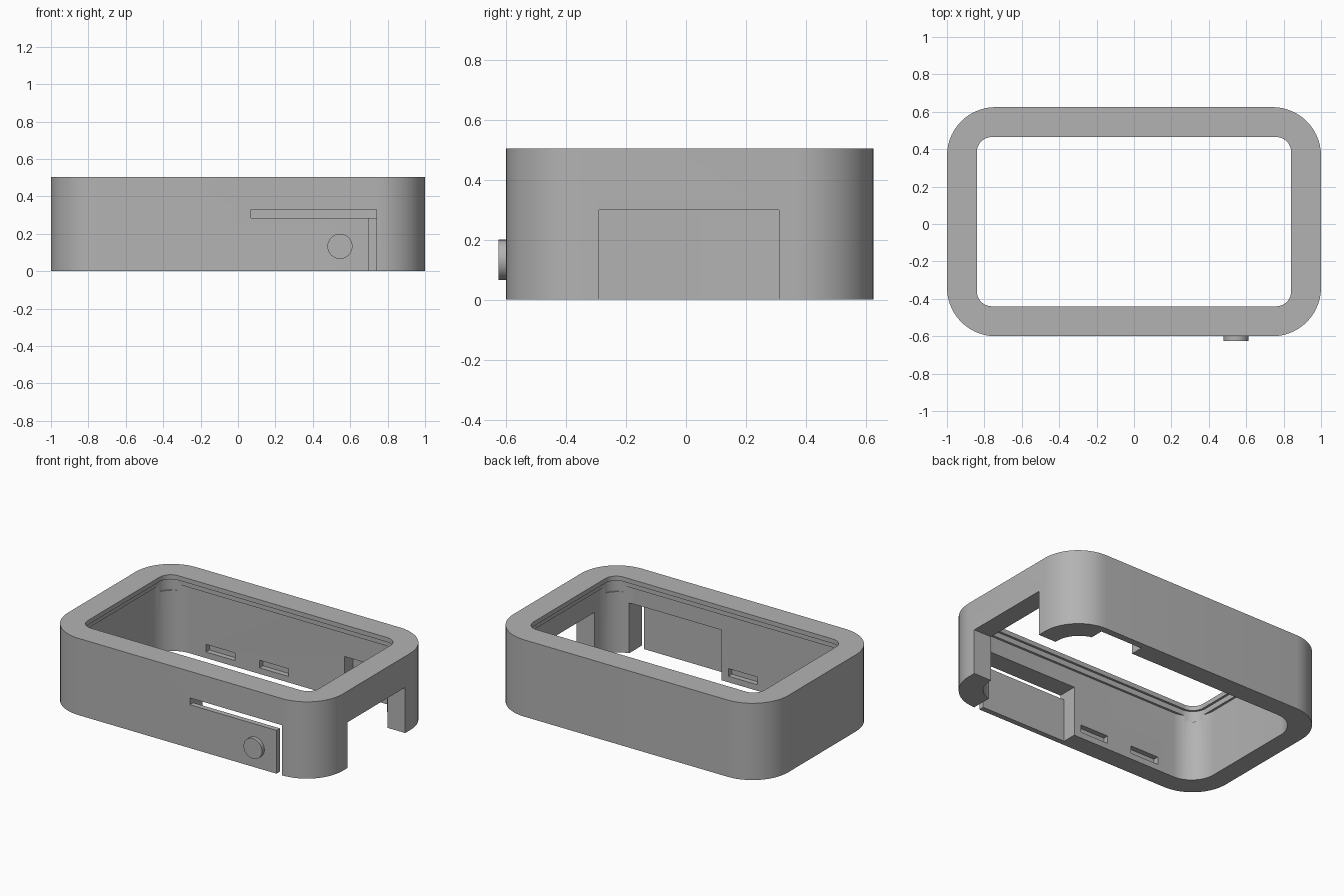
import bpy, bmesh, math

if "Cube" in bpy.data.objects:
    bpy.data.objects.remove(bpy.data.objects["Cube"], do_unlink=True)

grey = bpy.data.materials.new("matte grey")
grey.use_nodes = True
grey.diffuse_color = (0.45, 0.45, 0.45, 1)
grey.node_tree.nodes["Principled BSDF"].inputs["Base Color"].default_value = (0.45, 0.45, 0.45, 1)

HALF_X, HALF_Y, MID_Y, HEIGHT = 1.0, 0.6125, 0.0125, 0.505
WALL = 0.13
FRONT, BACK = MID_Y - HALF_Y, MID_Y + HALF_Y


def finish(name, bm):
    bmesh.ops.recalc_face_normals(bm, faces=bm.faces)
    mesh = bpy.data.meshes.new(name)
    bm.to_mesh(mesh)
    bm.free()
    mesh.materials.append(grey)
    obj = bpy.data.objects.new(name, mesh)
    bpy.context.collection.objects.link(obj)
    return obj


def rounded_slab(name, inset, radius, z0, z1, steps=14):
    """Upright prism with a rounded rectangle outline."""
    bm = bmesh.new()
    cx, cy = HALF_X - inset - radius, HALF_Y - inset - radius
    ring = []
    for q, (sx, sy) in enumerate([(1, 1), (-1, 1), (-1, -1), (1, -1)]):
        for i in range(steps + 1):
            a = math.pi / 2 * (q + i / steps)
            ring.append(bm.verts.new((sx * cx + radius * math.cos(a),
                                      MID_Y + sy * cy + radius * math.sin(a), z0)))
    face = bm.faces.new(ring)
    top = bmesh.ops.extrude_face_region(bm, geom=[face])["geom"]
    verts = [v for v in top if isinstance(v, bmesh.types.BMVert)]
    bmesh.ops.translate(bm, verts=verts, vec=(0, 0, z1 - z0))
    return finish(name, bm)


def block(name, xs, ys, zs):
    bm = bmesh.new()
    bmesh.ops.create_cube(bm, size=1)
    for v in bm.verts:
        v.co = [lo + (c + 0.5) * (hi - lo) for c, (lo, hi) in zip(v.co, (xs, ys, zs))]
    return finish(name, bm)


def cut(target, cutter):
    cutter.hide_render = True
    mod = target.modifiers.new("cut", 'BOOLEAN')
    mod.operation, mod.solver, mod.object = 'DIFFERENCE', 'EXACT', cutter
    bpy.context.view_layer.objects.active = target
    bpy.ops.object.modifier_apply(modifier=mod.name)
    bpy.data.objects.remove(cutter, do_unlink=True)


def smooth(obj):
    bpy.ops.object.select_all(action='DESELECT')
    obj.select_set(True)
    bpy.context.view_layer.objects.active = obj
    bpy.ops.object.shade_smooth_by_angle(angle=math.radians(30))


# Hollow frame with a stepped lip around the top opening
frame = rounded_slab("case_frame", 0, 0.26, 0, HEIGHT)
cut(frame, rounded_slab("cavity", WALL, 0.17, -0.1, 0.44))
cut(frame, rounded_slab("lip_step", 0.145, 0.1, 0.4, 0.475))
cut(frame, rounded_slab("top_opening", 0.16, 0.08, 0.38, 0.6))

# Wide notch in the side wall
cut(frame, block("side_notch", (0.8, 1.1), (-0.29, 0.31), (-0.1, 0.3)))

# Thinned latch panel in the front wall, freed by two slits
inner_front, inner_back = FRONT + WALL, BACK - WALL
cut(frame, block("latch_recess", (0.07, 0.74), (FRONT + 0.035, inner_front + 0.05), (-0.1, 0.33)))
cut(frame, block("latch_top_slit", (0.07, 0.74), (FRONT - 0.1, FRONT + 0.06), (0.285, 0.33)))
cut(frame, block("latch_side_slit", (0.70, 0.74), (FRONT - 0.1, FRONT + 0.06), (-0.1, 0.3)))

# Pocket inside the back wall
cut(frame, block("back_pocket", (0.43, 0.74), (inner_back - 0.05, inner_back + 0.085), (-0.1, 0.28)))

# Snap slots inside the long walls
for x in (-0.58, -0.19):
    for y in (inner_front, inner_back):
        cut(frame, block("snap_slot", (x, x + 0.21), (y - 0.035, y + 0.035), (0.04, 0.09)))
smooth(frame)

# Round push button on the latch panel
bm = bmesh.new()
bmesh.ops.create_cone(bm, cap_ends=True, segments=48, radius1=0.067, radius2=0.067, depth=0.035)
button = finish("latch_button", bm)
button.rotation_euler.x = math.pi / 2
button.location = (0.545, FRONT - 0.0075, 0.133)
smooth(button)
